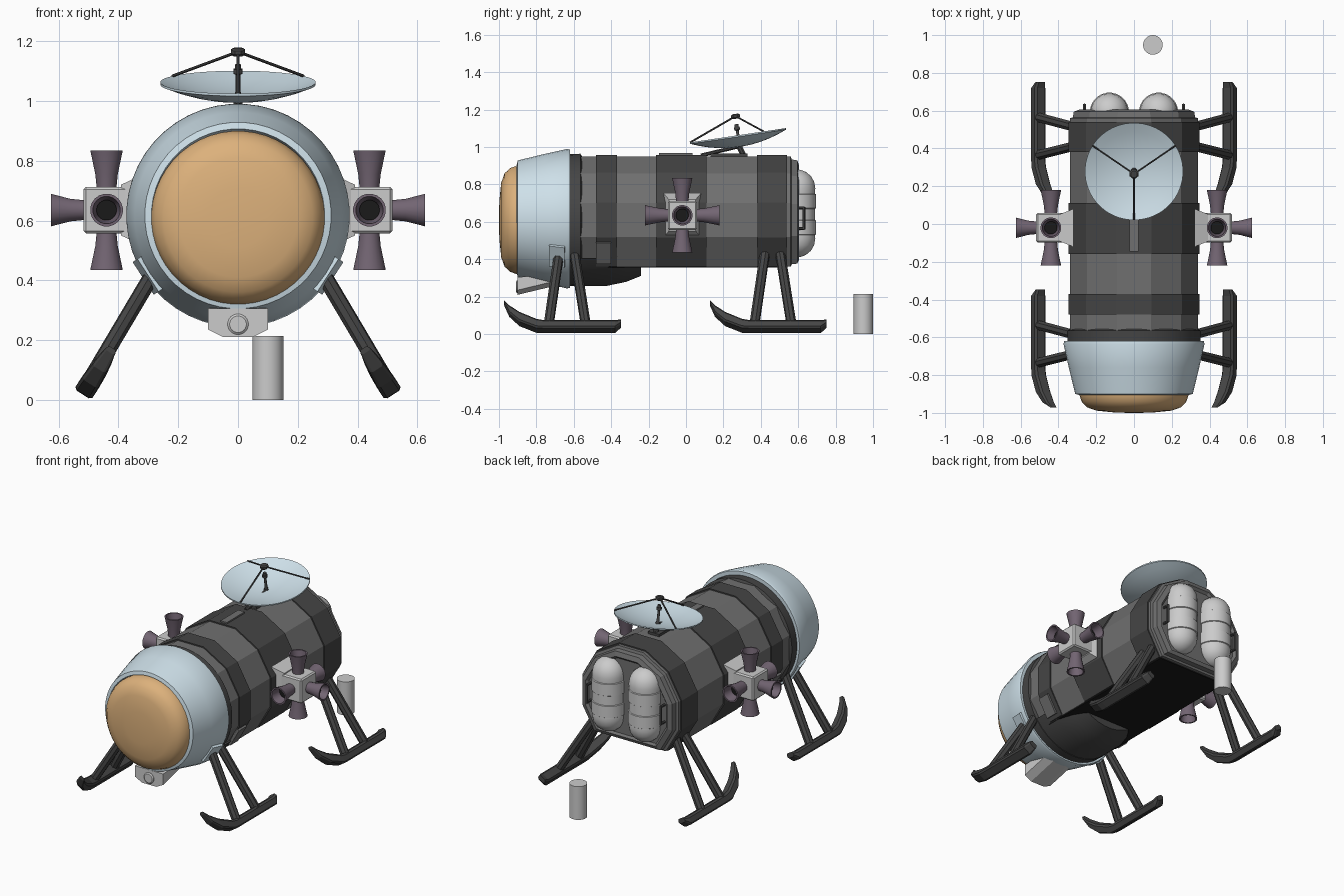
import bpy, bmesh
from math import sin, cos, pi, radians
from mathutils import Vector, Matrix

if "Cube" in bpy.data.objects:
    bpy.data.objects.remove(bpy.data.objects["Cube"])

def material(name, c):
    m = bpy.data.materials.new(name)
    m.diffuse_color = (*c, 1)
    m.use_nodes = True
    m.node_tree.nodes["Principled BSDF"].inputs["Base Color"].default_value = m.diffuse_color
    return m

DARK = material("dark_grey", (0.06, 0.06, 0.06))
MID = material("mid_grey", (0.16, 0.16, 0.16))
BLUE = material("pale_blue", (0.62, 0.75, 0.82))
GOLD = material("amber", (0.72, 0.44, 0.2))
PURPLE = material("muted_purple", (0.17, 0.13, 0.17))
BLACK = material("black", (0.01, 0.01, 0.01))

def loft(name, rings, mat=None, smooth=True):
    """Skin a list of equal-length closed rings and cap both ends."""
    bm = bmesh.new()
    vs = [[bm.verts.new(p) for p in r] for r in rings]
    n = len(vs[0])
    for a, b in zip(vs, vs[1:]):
        for i in range(n):
            j = (i + 1) % n
            bm.faces.new((a[i], a[j], b[j], b[i]))
    bm.faces.new(vs[0])
    bm.faces.new(vs[-1])
    bmesh.ops.recalc_face_normals(bm, faces=bm.faces)
    me = bpy.data.meshes.new(name)
    bm.to_mesh(me)
    bm.free()
    ob = bpy.data.objects.new(name, me)
    bpy.context.collection.objects.link(ob)
    if mat:
        me.materials.append(mat)
    if smooth:
        bpy.ops.object.select_all(action='DESELECT')
        ob.select_set(True)
        bpy.context.view_layer.objects.active = ob
        bpy.ops.object.shade_smooth_by_angle(angle=radians(32))
    return ob

def lathe(name, profile, origin, axis, n=24, mat=None, smooth=True):
    """Turn (radius, distance) pairs about an axis."""
    q = Vector(axis).to_track_quat('Z', 'Y')
    o = Vector(origin)
    rings = [[o + q @ Vector((r * cos(2*pi*(i+.5)/n), r * sin(2*pi*(i+.5)/n), h))
              for i in range(n)] for r, h in profile]
    return loft(name, rings, mat, smooth)

def rod(name, a, b, r, n=8, mat=None, r2=None):
    d = Vector(b) - Vector(a)
    return lathe(name, [(r, 0), (r2 or r, d.length)], a, d, n, mat, n > 8)

def box(name, center, size, mat=None, rot=Matrix.Identity(3), taper=1):
    """Box along local x; the +x end may be tapered."""
    x, y, z = (s / 2 for s in size)
    rings = [[Vector(center) + rot @ Vector((px, sy*y*t, sz*z*t))
              for sy, sz in ((-1, -1), (1, -1), (1, 1), (-1, 1))]
             for px, t in ((-x, 1), (x, taper))]
    return loft(name, rings, mat, False)

CZ = 0.61  # height of the hull axis
AX = (0, 0, CZ)
Y = (0, 1, 0)

# Nose shield, cabin cone and collar
lathe("nose_shield", [(.29, -.86), (.29, -.905), (.278, -.94), (.25, -.97), (.2, -.988), (.1, -.998), (.02, -1)],
      (0, 0, CZ), Y, 48, GOLD)
lathe("cabin_cone", [(.28, -.87), (.29, -.905), (.312, -.9), (.346, -.76), (.374, -.635), (.37, -.62), (.33, -.62)],
      (0, 0, .617), Y, 48, BLUE)
lathe("rear_collar", [(.352, -.64), (.355, -.565), (.34, -.555)], AX, Y, 48, DARK)

# Twelve-sided hull with a flat underside
def hull(y, r, cut=.25):
    return [Vector((r * cos(radians(a)), y, CZ + max(r * sin(radians(a)), -cut)))
            for a in range(-45, 226, 30)]

for i, (y0, y1, r, m) in enumerate([
        (-.57, -.48, .352, MID), (-.48, -.37, .36, DARK), (-.37, -.16, .352, MID),
        (-.16, .11, .36, DARK), (.11, .38, .352, MID), (.38, .54, .36, DARK)]):
    loft(f"hull_section_{i+1}", [hull(y0, r), hull(y1, r)], m, False)
loft("hull_underside", [[(-.245, y, z), (.245, y, z), (.245, y, z + .01), (-.245, y, z + .01)]
                        for y, z in ((-.5, .355), (.54, .355))], BLACK, False)
loft("hull_end_plate", [hull(.53, .352), hull(.56, .352), hull(.565, .335), hull(.595, .33),
                        hull(.605, .3), hull(.59, .285)], MID, False)

# Belly fairing under the front of the hull
def belly(y, r):
    return [Vector((r * cos(radians(a)), y, CZ + r * sin(radians(a)))) for a in range(215, 326, 10)]
loft("belly_fairing", [belly(-.62, .353), belly(-.42, .353), belly(-.32, .332), belly(-.24, .3)], DARK)

# Sensor pod below the nose
def pod(y, top, bottom):
    lip = bottom + .025
    return [(-.1, y, top), (-.1, y, lip), (-.05, y, bottom), (.05, y, bottom), (.1, y, lip), (.1, y, top)]
loft("sensor_pod", [pod(-.9, .305, .21), pod(-.63, .32, .275)], None, False)
lathe("sensor_lens", [(.035, 0), (.035, .008), (.028, .014)], (0, -.895, .253), (0, -1, 0), 20)

# Rear tanks with raised bands
for s, side in ((-1, "left"), (1, "right")):
    cap = [(.1 * cos(radians(a)), .1 * sin(radians(a))) for a in (0, 20, 40, 60, 78, 88)]
    prof = [(r, .51 - h) for r, h in reversed(cap)]
    for a, b in ((.53, .61), (.67, .75)):
        prof += [(.099, a), (.104, a + .003), (.104, b - .003), (.099, b)]
    prof += [(r, .78 + h) for r, h in cap]
    lathe(f"{side}_tank", prof, (s * .13, .592, 0), (0, 0, 1), 24)
    x = s * .262
    rod(f"{side}_grab_bar", (x, .63, .56), (x, .63, .68), .008, 6, DARK)
    for z in (.565, .675):
        rod(f"{side}_grab_bar_foot", (x, .58, z), (x, .633, z), .008, 6, DARK)

# Thruster clusters
for s, side in ((-1, "left"), (1, "right")):
    c = Vector((s * .44, -.02, .635))
    box(f"{side}_thruster_bracket", (s * .357, -.02, .635), (s * .07, .2, .235), taper=.72)
    core = box(f"{side}_thruster_block", c, (.155, .155, .155))
    bev = core.modifiers.new("bevel", 'BEVEL')
    bev.width, bev.segments = .008, 1
    for d in ((s, 0, 0), (0, 1, 0), (0, -1, 0), (0, 0, 1), (0, 0, -1)):
        long = .186 if d[0] else .2
        lathe(f"{side}_thruster_nozzle", [(.033, .07), (.038, .12), (.055, long), (.046, long), (.03, .1)],
              c, d, 20, PURPLE)
        lathe(f"{side}_nozzle_throat", [(.028, .101), (.034, .14)], c, d, 20, BLACK)

# Landing skids on splayed struts
SKID = [(-.972, .168, .185, .018), (-.945, .1, .15, .026), (-.89, .043, .105, .032), (-.8, .002, .06, .034),
        (-.76, 0, .052, .034), (-.38, 0, .052, .034), (-.348, .03, .06, .026)]
for s, side in ((-1, "left"), (1, "right")):
    up, across = Vector((-.54 * s, 0, .84)), Vector((.84 * s, 0, .54))
    for off, end in ((0, "front"), (1.1, "rear")):
        rings = []
        for y, lo, hi, w in SKID:
            base = Vector((s * .52, y + off, .018))
            c = .7 * w
            mid = (lo + hi) / 2
            rings.append([base + up * h + across * k for h, k in (
                (lo, -c), (lo + .008, -w), (hi - .012, -w), (hi, -c),
                (hi, c), (hi - .012, w), (lo + .008, w), (lo, c))])
        loft(f"{end}_{side}_skid", rings, DARK, False)
        for ya, yb in ((-.675, -.735), (-.6, -.535)):
            rod(f"{end}_{side}_strut", (s * .265, ya + off, .455), (s * .508, yb + off, .045), .027, 8, DARK)
    # Strut mounting plate on the cone and a small hatch on the hull
    tilt = Matrix.Rotation(s * radians(33), 3, 'Y')
    box(f"{side}_strut_plate", (s * .301, -.69, .417), (.02, .085, .13), BLUE,
        tilt @ Matrix.Rotation(-s * radians(13), 3, 'Z'))
    box(f"{side}_side_hatch", (s * .302, -.44, .436), (.022, .08, .13), MID,
        Matrix.Rotation(s * radians(30), 3, 'Y'))

# Dish antenna, tilted up toward the rear
t = radians(8.5)
DC = Vector((0, .278, 1.063))
AXIS = Vector((0, -sin(t), cos(t)))
radii = (.01, .06, .11, .16, .21, .26)
bowl = [(r, -.055 * (1 - (r / .26) ** 2)) for r in radii]
lathe("dish", [(r, h - .008) for r, h in bowl] + bowl[::-1], DC, AXIS, 48, BLUE)
feed = Vector((0, .265, 1.165))
for x, y in ((-.22, .415), (.22, .415), (0, .022)):
    rod("feed_strut", (x, y, 1.063 + (y - .278) * .15), feed, .005, 6, DARK)
lathe("feed_head", [(.018, -.014), (.026, -.006), (.026, .006), (.018, .012)], feed, AXIS, 8, DARK, False)
lathe("feed_horn", [(.012, -.055), (.008, -.02), (.008, .025), (.016, .03), (.016, .045), (.011, .045), (.011, .06)],
      DC, AXIS, 12, DARK)
rod("dish_brace", (0, .08, .955), (0, .29, 1.005), .011, 8, DARK)
rod("dish_post", (0, .315, .94), (0, .28, 1.01), .016, 8, DARK)
box("dish_base", (0, .23, .957), (.08, .2, .018), DARK)
box("roof_rail", (0, -.055, .958), (.045, .18, .018), MID)

# Loose canister standing behind the craft
rod("canister", (.1, .948, 0), (.1, .948, .213), .052, 24)
